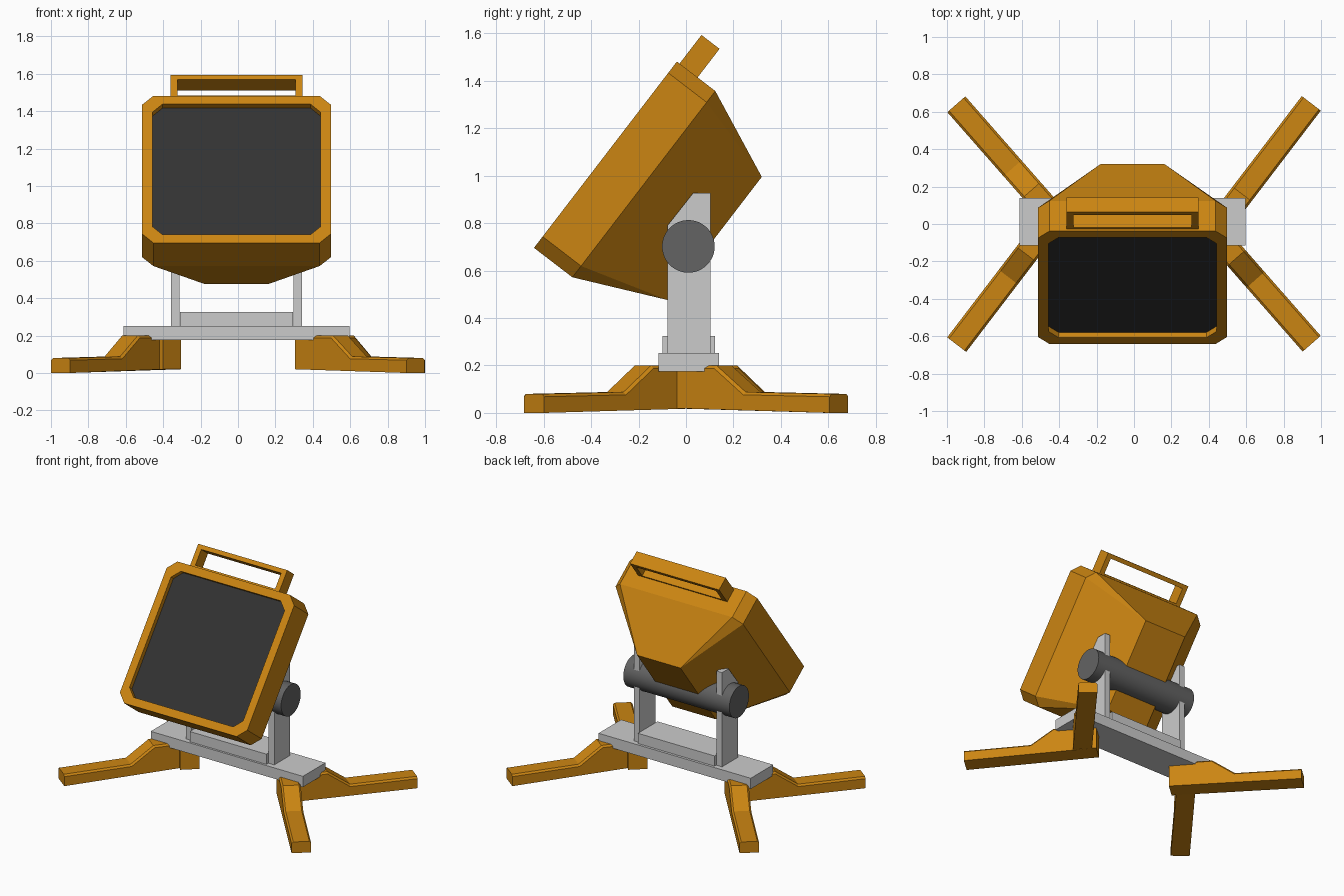
import bpy, bmesh, math
from mathutils import Matrix, Vector

cube = bpy.data.objects.get("Cube")
if cube:
    bpy.data.objects.remove(cube)


def material(name, color):
    m = bpy.data.materials.new(name)
    m.use_nodes = True
    m.diffuse_color = (*color, 1)
    m.node_tree.nodes["Principled BSDF"].inputs["Base Color"].default_value = (*color, 1)
    return m


ORANGE = material("work_orange", (0.60, 0.235, 0.006))
LIGHT = material("light_grey", (0.60, 0.60, 0.60))
DARK = material("dark_grey", (0.125, 0.125, 0.125))
SCREEN = material("lens_black", (0.032, 0.032, 0.032))

CX = -0.008  # shared centre line of head and bracket


def finish(name, bm, *mats, matrix=None):
    bmesh.ops.recalc_face_normals(bm, faces=bm.faces)
    mesh = bpy.data.meshes.new(name)
    bm.to_mesh(mesh)
    bm.free()
    for m in mats:
        mesh.materials.append(m)
    ob = bpy.data.objects.new(name, mesh)
    bpy.context.collection.objects.link(ob)
    if matrix:
        ob.matrix_world = matrix
    return ob


def box(name, mat, lo, hi, matrix=None):
    bm = bmesh.new()
    lo, hi = Vector(lo), Vector(hi)
    size = Matrix.Diagonal((*(hi - lo), 1))
    bmesh.ops.create_cube(bm, size=1, matrix=Matrix.Translation((lo + hi) / 2) @ size)
    return finish(name, bm, mat, matrix=matrix)


def prism(profile, half):
    """Extrude a (y, z) outline along x, centred on x = 0."""
    bm = bmesh.new()
    face = bm.faces.new([bm.verts.new((-half, y, z)) for y, z in profile])
    ext = bmesh.ops.extrude_face_region(bm, geom=[face])
    verts = [v for v in ext["geom"] if isinstance(v, bmesh.types.BMVert)]
    bmesh.ops.translate(bm, verts=verts, vec=(2 * half, 0, 0))
    return bm


# Lamp head: chamfered rings lofted from the recessed lens to the narrow back
HEIGHT = 0.99
head_frame = Matrix.Translation((CX, -0.641, 0.696)) @ Matrix.Rotation(math.radians(-37.5), 4, "X")


def ring(bm, hx, hz, c, depth):
    pts = []
    for sx, sz in ((1, 1), (-1, 1), (-1, -1), (1, -1)):
        corner = [(sx * hx, sz * (hz - c)), (sx * (hx - c), sz * hz)]
        pts += corner if sx * sz > 0 else corner[::-1]
    return [bm.verts.new((x, depth, z + HEIGHT / 2)) for x, z in pts]


bm = bmesh.new()
rings = [ring(bm, *r) for r in (
    (0.45, 0.44, 0.055, 0.035),   # lens floor
    (0.45, 0.44, 0.055, 0),       # opening
    (0.505, 0.495, 0.06, 0),      # front rim
    (0.505, 0.495, 0.06, 0.204),  # rim back
    (0.172, 0.327, 0, 0.58))]     # rear plate
lens = bm.faces.new(rings[0])
lens.material_index = 1
bm.faces.new(rings[-1])
for a, b in zip(rings, rings[1:]):
    for i in range(8):
        j = (i + 1) % 8
        bm.faces.new((a[i], a[j], b[j], b[i]))
bmesh.ops.remove_doubles(bm, verts=bm.verts, dist=0.0005)
finish("lamp_head", bm, ORANGE, SCREEN, matrix=head_frame)

# Carry handle on the top of the head
H, TOP, BAR = 0.353, 1.142, 0.03
box("handle_bar", ORANGE, (-H, 0.014, TOP - BAR), (H, 0.11, TOP), head_frame)
box("handle_foot", ORANGE, (-H, 0.014, HEIGHT - 0.01), (H, 0.11, HEIGHT + 0.012), head_frame)
for side, s in (("left", 1), ("right", -1)):
    xs = sorted((s * (H - 0.037), s * H))
    box(f"handle_post_{side}", ORANGE, (xs[0], 0.014, HEIGHT), (xs[1], 0.11, TOP - BAR), head_frame)

# Bracket: base plate, raised block and two upright arms
box("base_plate", LIGHT, (CX - 0.603, -0.115, 0.175), (CX + 0.603, 0.14, 0.252))
box("base_block", LIGHT, (CX - 0.303, -0.10, 0.25), (CX + 0.303, 0.122, 0.325))
ARM = [(-0.078, 0.2), (0.103, 0.2), (0.103, 0.927), (0.03, 0.927), (-0.078, 0.79)]
for side, s in (("left", 1), ("right", -1)):
    finish(f"bracket_arm_{side}", prism(ARM, 0.022), LIGHT,
           matrix=Matrix.Translation((CX + s * 0.328, 0, 0)))

# Pivot cylinder through the arms
bm = bmesh.new()
bmesh.ops.create_cone(bm, cap_ends=True, segments=48, radius1=0.111, radius2=0.111, depth=0.84)
for f in bm.faces:
    f.smooth = len(f.verts) == 4
for e in bm.edges:
    e.smooth = all(f.smooth for f in e.link_faces)
finish("pivot_cylinder", bm, DARK,
       matrix=Matrix.Translation((CX, 0.01, 0.702)) @ Matrix.Rotation(math.pi / 2, 4, "Y"))


# Legs: bent profile from the tip inwards, with softened top edges
def leg(name, tip, end):
    tip, end = Vector((*tip, 0)), Vector((*end, 0))
    length = (end - tip).length
    profile = [(0, 0.0), (length, 0.02), (length, 0.2), (0.61, 0.2), (0.455, 0.088), (0, 0.08)]
    bm = prism(profile, 0.064)
    edges = [e for e in bm.edges
             if abs(e.verts[0].co.x - e.verts[1].co.x) < 0.001
             and min(v.co.z for v in e.verts) > 0.05]
    bmesh.ops.bevel(bm, geom=edges, offset=0.012, segments=1, affect="EDGES")
    d = (end - tip).normalized()
    turn = Matrix.Rotation(math.atan2(-d.x, d.y), 4, "Z")
    finish(name, bm, ORANGE, matrix=Matrix.Translation(tip) @ turn)


for s, side, near, far in ((1, "left", "front", "back"), (-1, "right", "back", "front")):
    leg(f"leg_{far}_{side}", (s * 0.948, s * 0.645), (s * 0.44, s * -0.02))
    leg(f"leg_{near}_{side}", (s * 0.95, s * -0.64), (s * 0.353, s * 0.04))
